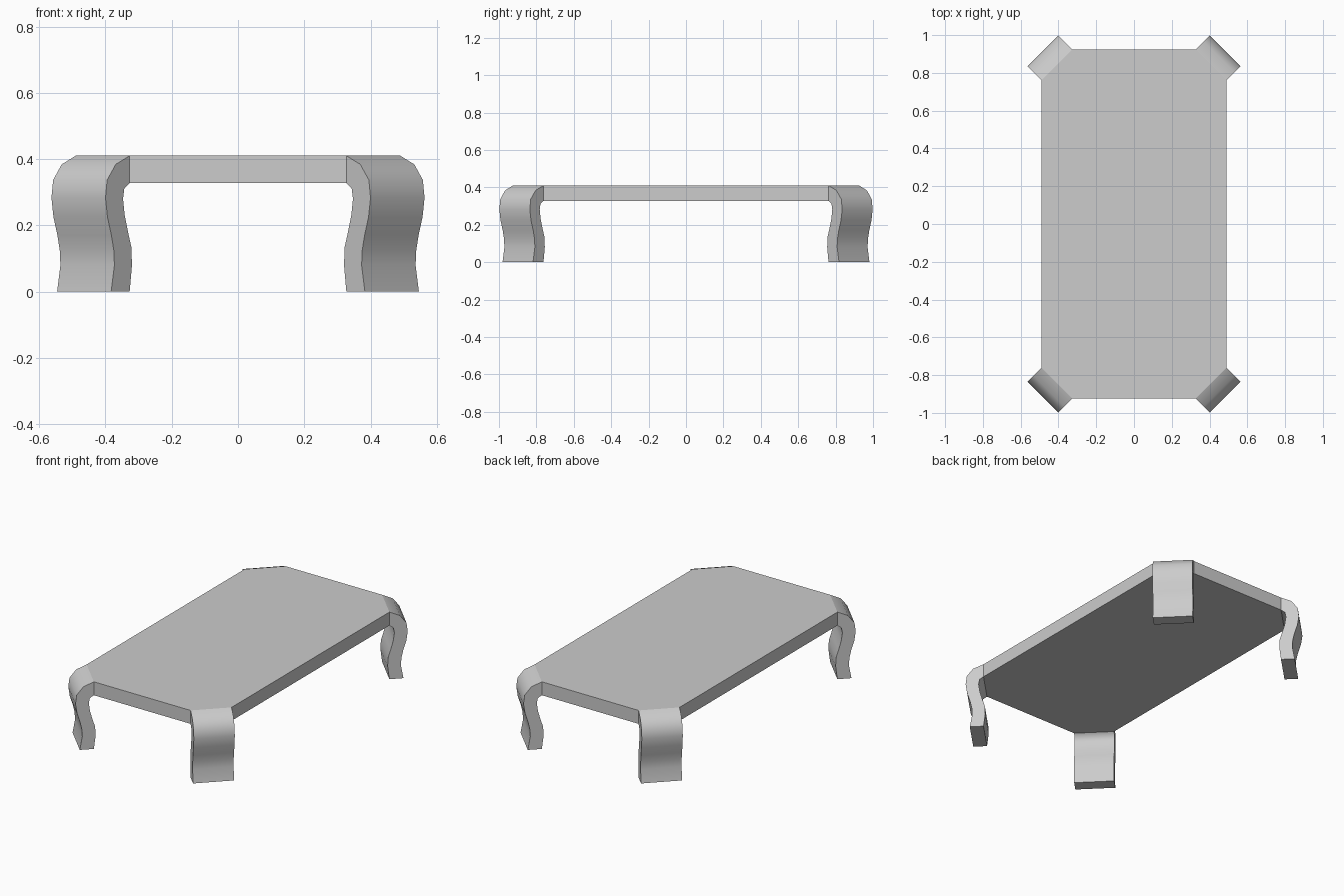
import bpy
import bmesh
import math
from mathutils import Vector

cube = bpy.data.objects.get("Cube")
if cube:
    bpy.data.objects.remove(cube)

HALF_X, HALF_Y, CUT = 0.49, 0.925, 0.163
TOP, UNDER = 0.41, 0.328

grey = bpy.data.materials.new("plain grey")
grey.use_nodes = True
colour = (0.604, 0.604, 0.604, 1)
grey.diffuse_color = colour
grey.node_tree.nodes["Principled BSDF"].inputs["Base Color"].default_value = colour


def extrude_outline(name, points, offset):
    """Make a closed solid by sweeping a flat outline along an offset."""
    bm = bmesh.new()
    face = bm.faces.new([bm.verts.new(p) for p in points])
    swept = bmesh.ops.extrude_face_region(bm, geom=[face], use_keep_orig=True)
    moved = [v for v in swept["geom"] if isinstance(v, bmesh.types.BMVert)]
    bmesh.ops.translate(bm, verts=moved, vec=offset)
    bmesh.ops.recalc_face_normals(bm, faces=bm.faces)
    mesh = bpy.data.meshes.new(name)
    bm.to_mesh(mesh)
    bm.free()
    mesh.materials.append(grey)
    obj = bpy.data.objects.new(name, mesh)
    bpy.context.collection.objects.link(obj)
    return obj


# Table top: rectangle with four clipped corners
corners = []
for sx, sy in ((1, 1), (-1, 1), (-1, -1), (1, -1)):
    ends = [(sx * HALF_X, sy * (HALF_Y - CUT), UNDER),
            (sx * (HALF_X - CUT), sy * HALF_Y, UNDER)]
    corners += ends if sx * sy > 0 else ends[::-1]
extrude_outline("table_top", corners, Vector((0, 0, TOP - UNDER)))

# Curved leg profile: (outward shift along x and y, height)
outer = [(0, TOP), (0.042, 0.384), (0.068, 0.337), (0.073, 0.283),
         (0.067, 0.225), (0.055, 0.17), (0.048, 0.125), (0.046, 0.08), (0.056, 0)]
inner = [(0, 0), (-0.007, 0.08), (-0.005, 0.135), (0.005, 0.18),
         (0.015, 0.23), (0.02, 0.28), (0.016, 0.312), (0, UNDER)]

# One leg swept along each clipped corner
for side, sx in (("left", 1), ("right", -1)):
    for end, sy in (("front", -1), ("back", 1)):
        outline = [(sx * (HALF_X - CUT + d), sy * (HALF_Y + d), z)
                   for d, z in outer + inner]
        leg = extrude_outline(f"{end}_{side}_leg", outline,
                              Vector((sx * CUT, -sy * CUT, 0)))
        bpy.ops.object.select_all(action="DESELECT")
        leg.select_set(True)
        bpy.context.view_layer.objects.active = leg
        bpy.ops.object.shade_smooth_by_angle(angle=math.radians(50))
